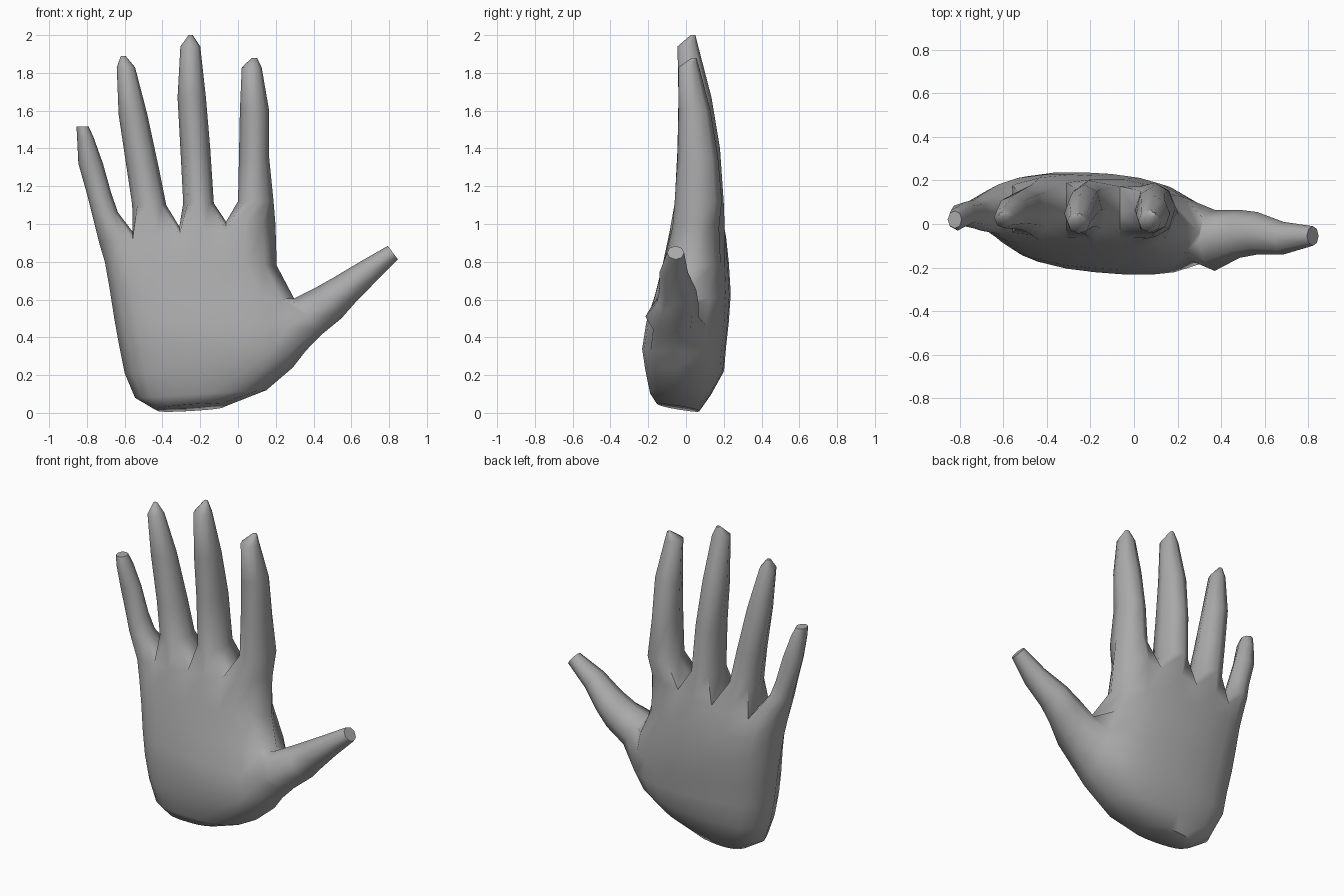
import bpy, bmesh, math
from mathutils import Vector

cube = bpy.data.objects.get("Cube")
if cube:
    bpy.data.objects.remove(cube, do_unlink=True)

# Palm sections: z at left and right end, x range, end depths, front and back depth
PALM = [
    (0, .02, -.44, -.06, -.04, -.04, -.15, .07),
    (.08, .12, -.545, .15, 0, -.03, -.185, .13),
    (.21, .24, -.6, .29, .02, -.05, -.21, .2),
    (.36, .33, -.63, .36, .02, -.07, -.225, .21),
    (.5, .46, -.655, .34, .03, -.07, -.205, .225),
    (.66, .6, -.68, .3, .03, -.04, -.16, .235),
    (.8, .78, -.705, .205, .03, .04, -.12, .225),
    (.9, 1, -.735, .198, .04, .06, -.085, .21),
]
# Where the finger boundaries fall across the palm
SPLITS = [.05, .19, .455, .72, .93]

# Finger sections: z, x range, y range
FINGERS = {
    "little": [(1.06, -.775, -.635, -.03, .13), (1.16, -.8, -.67, -.02, .11),
               (1.32, -.845, -.715, -.01, .1), (1.46, -.852, -.765, -.03, .08),
               (1.515, -.855, -.79, -.02, .06)],
    "ring": [(1.1, -.56, -.38, -.05, .18), (1.3, -.59, -.42, -.03, .16),
             (1.58, -.632, -.48, -.02, .13), (1.83, -.642, -.545, -.02, .08),
             (1.89, -.62, -.595, .03, .055)],
    "middle": [(1.11, -.29, -.128, -.06, .2), (1.4, -.305, -.147, -.045, .18),
               (1.67, -.32, -.17, -.04, .135), (1.94, -.305, -.2, -.045, .065),
               (2, -.262, -.24, .025, .05)],
    "index": [(1.12, 0, .188, -.06, .19), (1.35, .005, .165, -.045, .17),
              (1.6, .01, .165, -.04, .13), (1.83, .02, .125, -.04, .07),
              (1.88, .075, .1, .03, .055)],
}
# Thumb sections: centre x and z, width, y range
THUMB = [(.37, .51, .24, -.215, .065), (.485, .585, .21, -.155, .065),
         (.565, .65, .175, -.14, .055), (.685, .745, .135, -.14, .01),
         (.82, .848, .09, -.1, -.01)]

bm = bmesh.new()


def bridge(a, b, skip=()):
    """Join two rings of vertices with quads."""
    for i in range(len(a)):
        if i not in skip:
            j = (i + 1) % len(a)
            bm.faces.new((a[i], a[j], b[j], b[i]))


def oval(centre, side, width, depth):
    """Eight-sided ring that starts on the given side and turns to the front."""
    ring = []
    for i in range(8):
        a = i * math.tau / 8
        offset = side * math.cos(a) * width / 2
        offset += Vector((0, -1, 0)) * math.sin(a) * depth / 2
        ring.append(bm.verts.new(centre + offset))
    return ring


def digit(base, rings):
    """Extend an open loop along rings and close the tip."""
    for ring in rings:
        bridge(base, ring)
        base = ring
    bm.faces.new(base)


def palm_ring(zl, zr, xl, xr, yl, yr, front, back):
    """Rounded section, fuller in front on the thumb side and behind on the other."""
    columns = []
    for a, b in zip(SPLITS, SPLITS[1:]):
        columns += [a, (a + b) / 2]
    columns.append(SPLITS[-1])

    def point(t, depth, skew):
        s = 2 * t - 1
        mid = yl + (yr - yl) * t
        bulge = (1 - abs(s) ** 2.5) ** .4
        y = mid + (depth * (1 + skew * s) - mid) * bulge
        return bm.verts.new((xl + (xr - xl) * t, y, zl + (zr - zl) * t))

    return ([point(0, front, 0)] + [point(t, front, .18) for t in columns]
            + [point(1, front, 0)] + [point(t, back, -.1) for t in reversed(columns)])


# Palm, left open at the thumb side and at the top
rings = [palm_ring(*row) for row in PALM]
for v in rings[0]:
    v.co.z += (.07 - v.co.y) * .16
bm.faces.new(rings[0])
for i, (low, high) in enumerate(zip(rings, rings[1:])):
    bridge(low, high, skip=(9, 10) if i in (3, 4) else ())

# Thumb
low, mid, high = rings[3:6]
hole = [high[10], high[9], mid[9], low[9], low[10], low[11], mid[11], high[11]]
bm.verts.remove(mid[10])
digit(hole, [oval(Vector((x, (f + b) / 2, z)), Vector((-.6, 0, .8)), w, b - f)
             for x, z, w, f, b in THUMB])

# Webs between the fingers
top = rings[-1]
webs = [top[0]]
for k in (2, 4, 6):
    front, back = top[1 + k], top[19 - k]
    middle = (front.co + back.co) / 2
    for v in (front, back):
        v.co.y += (middle.y - v.co.y) * .15
    webs.append(bm.verts.new(middle + Vector((0, 0, .04))))
webs.append(top[10])

# Fingers
for i, rows in enumerate(FINGERS.values()):
    k = 2 * i
    base = ([webs[i]] + [top[1 + k + n] for n in range(3)]
            + [webs[i + 1]] + [top[17 - k + n] for n in range(3)])
    digit(base, [oval(Vector(((l + r) / 2, (f + b) / 2, z)), Vector((-1, 0, 0)),
                      r - l, b - f) for z, l, r, f, b in rows])

bmesh.ops.recalc_face_normals(bm, faces=bm.faces)
mesh = bpy.data.meshes.new("hand")
bm.to_mesh(mesh)
bm.free()
hand = bpy.data.objects.new("hand", mesh)
bpy.context.collection.objects.link(hand)

# Plain grey
grey = bpy.data.materials.new("grey")
grey.use_nodes = True
colour = (.4, .4, .4, 1)
grey.diffuse_color = colour
grey.node_tree.nodes["Principled BSDF"].inputs["Base Color"].default_value = colour
mesh.materials.append(grey)

bpy.context.view_layer.objects.active = hand
hand.select_set(True)
bpy.ops.object.shade_smooth_by_angle(angle=math.radians(60))
